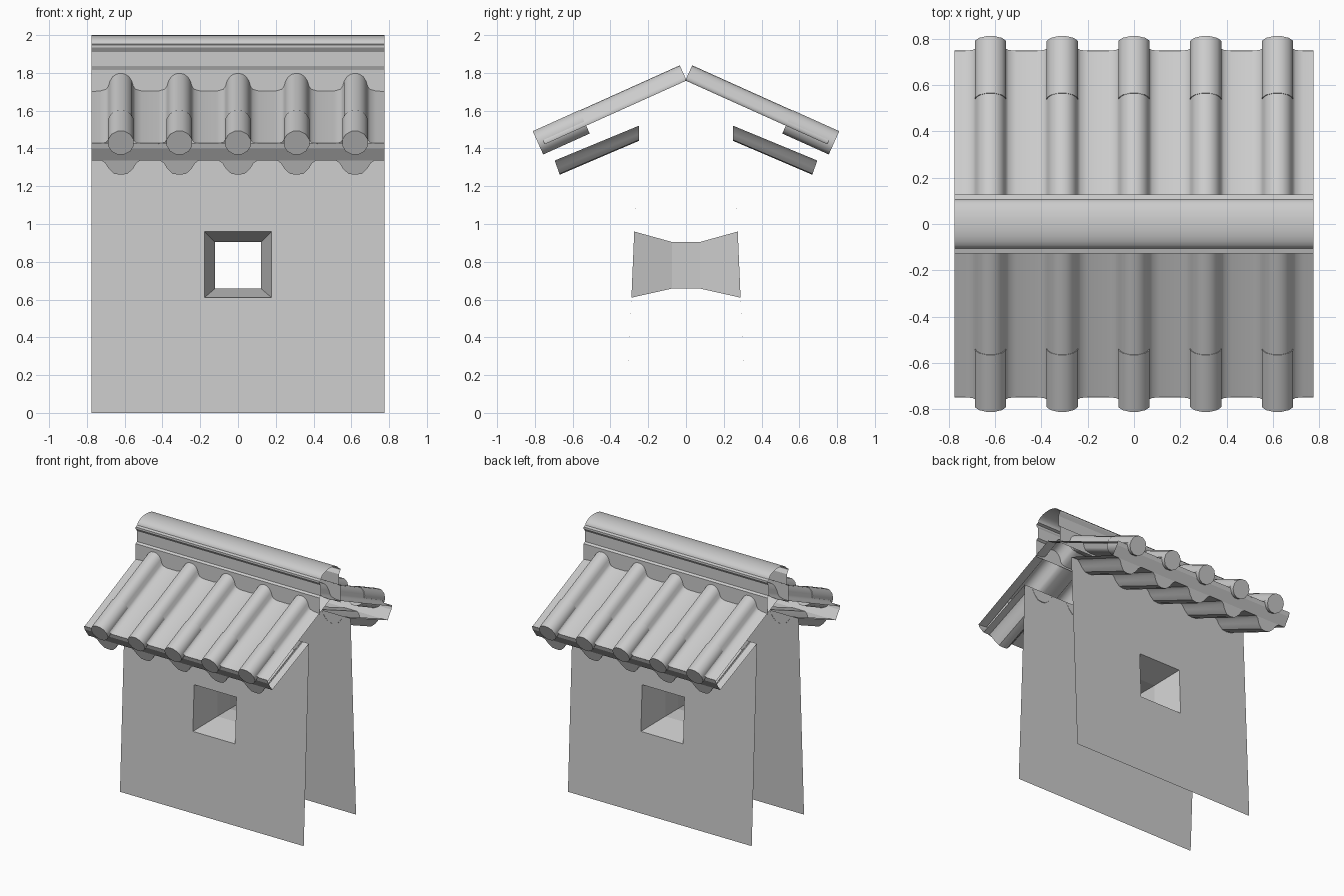
import bpy, bmesh, math
from mathutils import Matrix

if "Cube" in bpy.data.objects:
    bpy.data.objects.remove(bpy.data.objects["Cube"])

HALF, PITCH = 0.775, 0.31
CENTRES = [PITCH * i for i in range(-2, 3)]
A = math.atan(0.45)               # roof pitch
CA, SA = math.cos(A), math.sin(A)


def finish(name, bm, mirror=True, smooth=None):
    me = bpy.data.meshes.new(name)
    bm.to_mesh(me)
    bm.free()
    ob = bpy.data.objects.new(name, me)
    bpy.context.collection.objects.link(ob)
    if mirror:
        m = ob.modifiers.new("Mirror", "MIRROR")
        m.use_axis = (False, True, False)
        m.merge_threshold = 0.0005
    if smooth:
        bpy.ops.object.select_all(action='DESELECT')
        ob.select_set(True)
        bpy.context.view_layer.objects.active = ob
        bpy.ops.object.shade_smooth_by_angle(angle=math.radians(smooth))
    return ob


def loft(bm, rows, closed=False):
    """Join successive rows of points with quads."""
    vs = [[bm.verts.new(p) for p in r] for r in rows]
    n = len(rows[0])
    for a, b in zip(vs, vs[1:]):
        for i in range(n if closed else n - 1):
            j = (i + 1) % n
            bm.faces.new((a[i], b[i], b[j], a[j]))
    return vs


def slope(x, s, h):
    """Point on the front roof: s down the slope, h above it."""
    return (x, -(s * CA + h * SA), 1.767 - s * SA + h * CA)


def repeat(half):
    """Repeat a symmetric half profile (offset, height) at every tile centre."""
    full = [(-x, h) for x, h in reversed(half[1:])] + half
    return [(c + x, h) for c in CENTRES for x, h in full]


def strip(name, profile, mirror=True, smooth=None):
    """Sheet extruded over the full width from a (y, z) profile."""
    bm = bmesh.new()
    loft(bm, [[(-HALF, y, z), (HALF, y, z)] for y, z in profile])
    return finish(name, bm, mirror, smooth)


def rect(hx, y0, z0, y1, z1):
    return [(-hx, y0, z0), (-hx, y1, z1), (hx, y1, z1), (hx, y0, z0)]


# sloping walls with the splayed window opening through them
bm = bmesh.new()
loft(bm, [rect(HALF, -0.315, 0, -0.25, 1.52),
          rect(0.178, -0.289, 0.61, -0.274, 0.96),
          rect(0.122, -0.075, 0.658, -0.075, 0.905),
          rect(0.122, 0, 0.658, 0, 0.905)], closed=True)
finish("walls_with_window", bm)

# upper tiled roof sheet: round cover tiles and shallow pans
tile = repeat([(0, 0.08), (0.022, 0.077), (0.043, 0.064), (0.058, 0.043),
               (0.066, 0.018), (0.078, 0.003), (0.11, -0.005)])
tile = [(-HALF, -0.008)] + tile + [(HALF, -0.008)]
bm = bmesh.new()
loft(bm, [[slope(x, s, h) for x, h in tile] for s in (0, 0.823)])
finish("roof_tiles", bm, smooth=50)

# round end tiles at the eaves
bm = bmesh.new()
S0, S1 = 0.583, 0.853
for c in CENTRES:
    mat = (Matrix.Translation(slope(c, (S0 + S1) / 2, 0.014))
           @ Matrix.Rotation(math.pi / 2 + A, 4, 'X')
           @ Matrix.Rotation(math.pi / 12, 4, 'Z'))
    bmesh.ops.create_cone(bm, cap_ends=True, segments=12, radius1=0.07,
                          radius2=0.07, depth=S1 - S0, matrix=mat)
finish("eave_end_tiles", bm, smooth=40)

# lip under the tile edge
strip("eave_lip", [(-0.75, 1.43), (-0.74, 1.40), (-0.695, 1.336)])

# lobed under-eave tiles, running from the eave back to the wall
lobe = [(0, -0.08), (0.035, -0.075), (0.065, -0.045), (0.082, -0.015), (0.102, 0)]
under = [(-HALF, 0)] + repeat(lobe) + [(HALF, 0)]
bm = bmesh.new()
rows = loft(bm, [[(x, -0.695 - h * 0.33, 1.336 + h * 0.94) for x, h in under],
                 [(x, -0.25, 1.52 + h) for x, h in under]][::-1])
n = 2 * len(lobe) - 1
for k in range(len(CENTRES)):
    bm.faces.new(rows[1][1 + k * n:1 + (k + 1) * n])
bmesh.ops.reverse_faces(bm, faces=[f for f in bm.faces if f.normal.z > 0 or len(f.verts) == 4])
finish("under_eave_tiles", bm, smooth=30)

# moulded ridge with rounded cap
side = [(0.127, 1.69), (0.127, 1.82), (0.11, 1.83), (0.11, 1.91),
        (0.127, 1.935), (0.127, 1.947), (0.106, 1.953)]
arch = [(0.106 * math.cos(t), 1.953 + 0.047 * math.sin(t))
        for t in (math.pi * i / 12 for i in range(1, 12))]
strip("ridge_cap", side + arch + [(-y, z) for y, z in reversed(side)],
      mirror=False, smooth=30)
